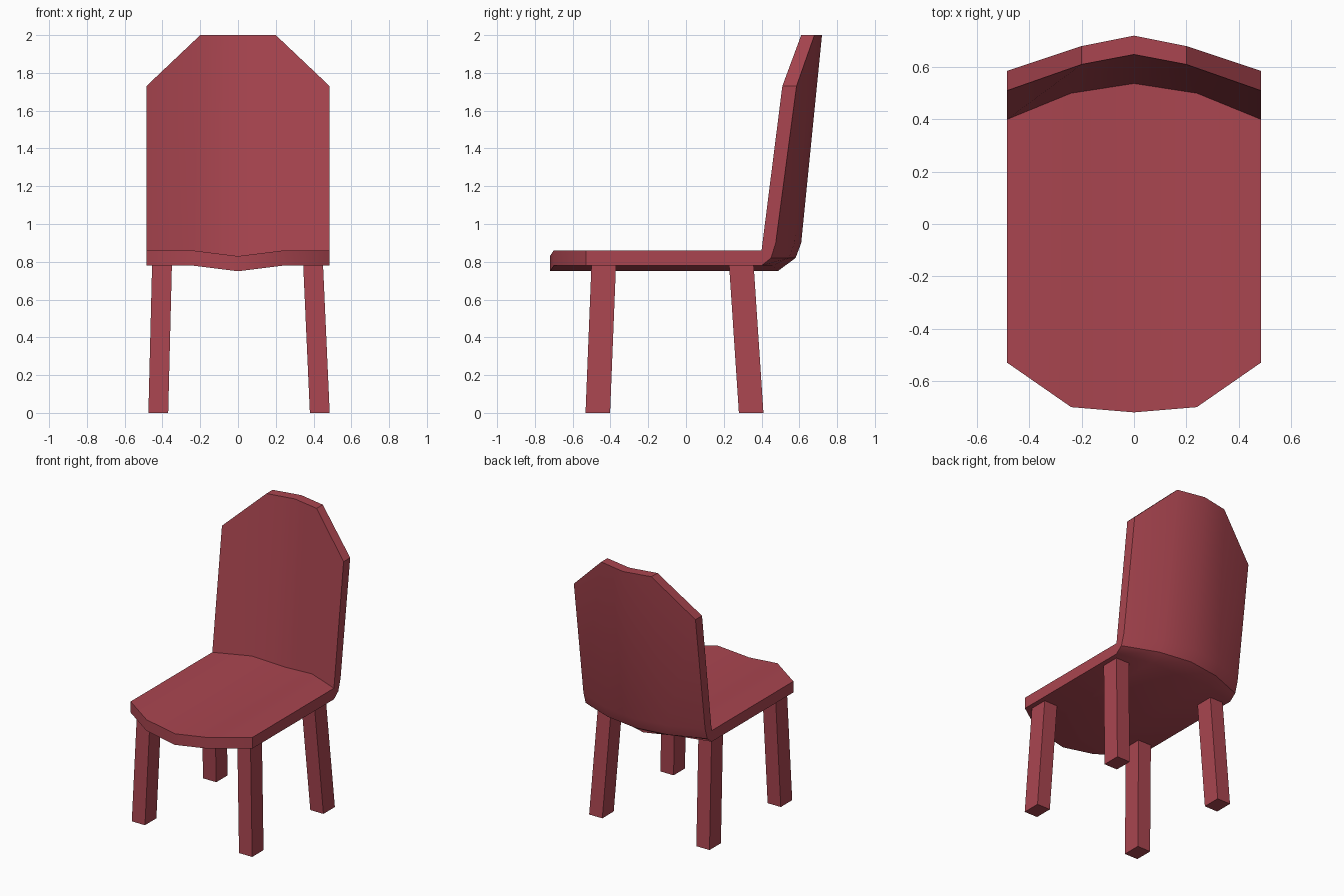
import bpy, bmesh

if "Cube" in bpy.data.objects:
    bpy.data.objects.remove(bpy.data.objects["Cube"])

red = bpy.data.materials.new("muted red")
red.diffuse_color = (0.40, 0.06, 0.08, 1)
red.use_nodes = True
red.node_tree.nodes["Principled BSDF"].inputs["Base Color"].default_value = red.diffuse_color


def make_object(name, verts, faces):
    mesh = bpy.data.meshes.new(name)
    mesh.from_pydata(verts, [], faces)
    bm = bmesh.new()
    bm.from_mesh(mesh)
    bmesh.ops.recalc_face_normals(bm, faces=bm.faces)
    bm.to_mesh(mesh)
    bm.free()
    mesh.materials.append(red)
    obj = bpy.data.objects.new(name, mesh)
    bpy.context.collection.objects.link(obj)
    return obj


def loft(name, rings):
    """Skin a list of equal closed rings and cap both ends."""
    n = len(rings[0])
    faces = [tuple(range(n)), tuple(range((len(rings) - 1) * n, len(rings) * n))]
    for r in range(len(rings) - 1):
        for i in range(n):
            j = (i + 1) % n
            faces.append((r * n + i, r * n + j, (r + 1) * n + j, (r + 1) * n + i))
    return make_object(name, [v for ring in rings for v in ring], faces)


# Shell of seat and backrest: one L-shaped (y, z) profile per column,
# running front top, crease, top inner, top outer, rounded heel, front bottom
edge = (0.485, 0.485, [(-0.53, 0.86), (0.40, 0.86), (0.51, 1.73), (0.585, 1.73),
                       (0.475, 0.90), (0.45, 0.82), (0.40, 0.78), (-0.53, 0.78)])
mid = (0.24, 0.20, [(-0.70, 0.86), (0.50, 0.86), (0.61, 2.0), (0.68, 2.0),
                    (0.575, 0.90), (0.545, 0.82), (0.46, 0.78), (-0.70, 0.78)])
centre = (0, 0, [(-0.72, 0.83), (0.537, 0.83), (0.648, 2.0), (0.72, 2.0),
                 (0.61, 0.90), (0.58, 0.82), (0.485, 0.75), (-0.72, 0.75)])


def column(side, section):
    seat_x, top_x, profile = section
    return [(side * (top_x if i in (2, 3) else seat_x), y, z)
            for i, (y, z) in enumerate(profile)]


shell = loft("seat_and_backrest", [column(-1, edge), column(-1, mid), column(1, centre),
                                   column(1, mid), column(1, edge)])
bpy.context.view_layer.objects.active = shell
shell.select_set(True)
bpy.ops.object.shade_smooth_by_angle(angle=0.6)


# Splayed square legs
def leg(name, foot, top):
    def ring(c, z):
        return [(c[0] + sx * 0.0525, c[1] + sy * 0.065, z)
                for sx, sy in ((-1, -1), (1, -1), (1, 1), (-1, 1))]
    loft(name, [ring(foot, 0), ring(top, 0.80)])


for place, foot_y, top_y in (("front", -0.467, -0.435), ("back", 0.345, 0.292)):
    for side, foot_x, top_x in (("left", -0.422, -0.402), ("right", 0.433, 0.397)):
        leg(f"{place}_{side}_leg", (foot_x, foot_y), (top_x, top_y))
